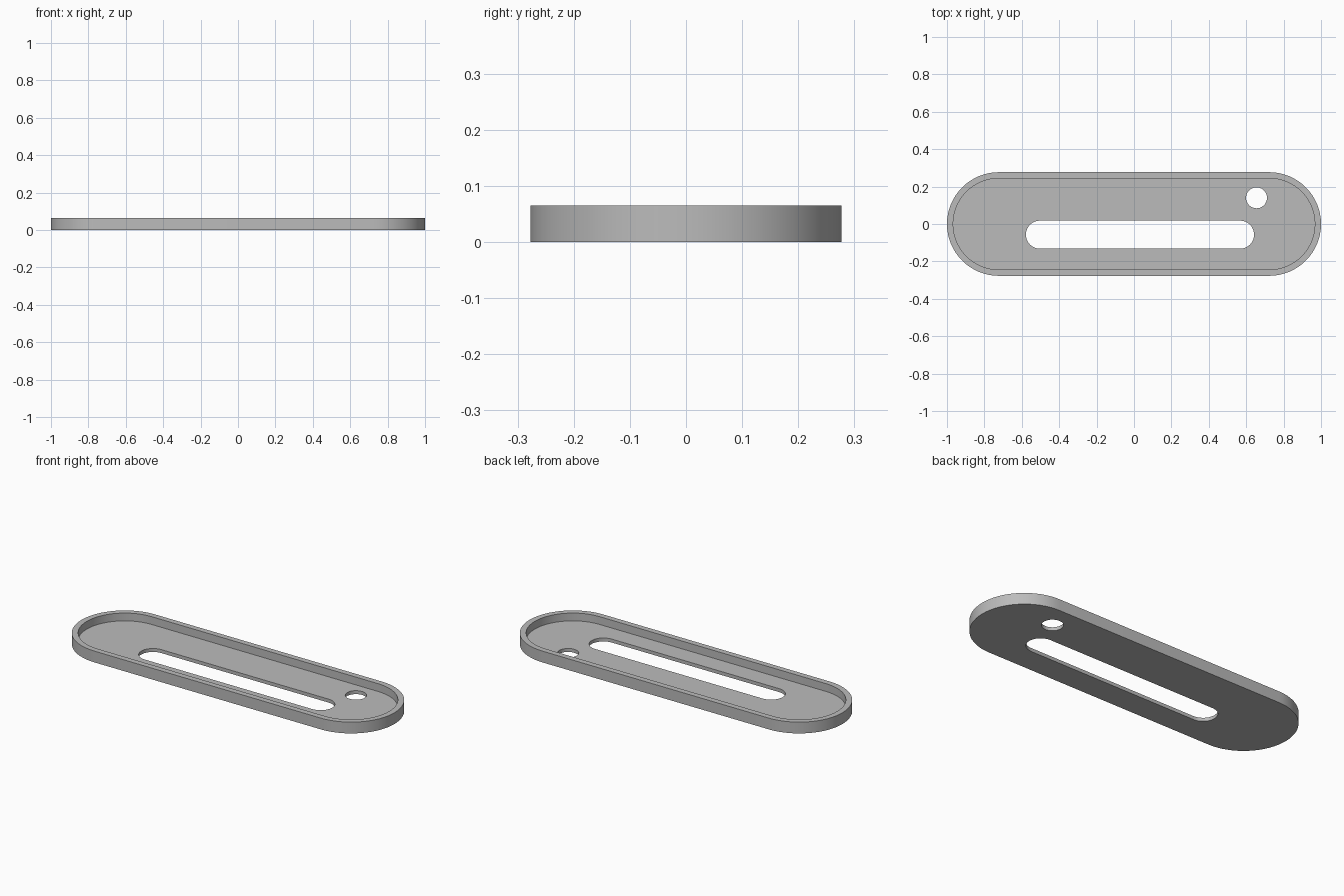
import bpy, bmesh, math

if "Cube" in bpy.data.objects:
    bpy.data.objects.remove(bpy.data.objects["Cube"])

HEIGHT, FLOOR = 0.065, 0.02
R_OUT, R_IN = 0.277, 0.244
END = 1 - R_OUT                      # centre of the rounded ends

bm = bmesh.new()


def loop(x0, x1, y, r, z, n=32):
    """Closed ring of vertices: a stadium, or a circle when x0 == x1."""
    pts = []
    for cx, start in ((x1, -math.pi / 2), (x0, math.pi / 2)):
        count = n if x0 == x1 else n + 1
        for i in range(count):
            a = start + math.pi * i / n
            pts.append((cx + r * math.cos(a), y + r * math.sin(a), z))
    return [bm.verts.new(p) for p in pts]


def bridge(a, b):
    """Quads between two matching rings."""
    for i in range(len(a)):
        j = (i + 1) % len(a)
        bm.faces.new((a[i], a[j], b[j], b[i]))


def fill(rings, up):
    """Flat face inside the first ring, leaving the other rings open."""
    edges = []
    for ring in rings:
        for i in range(len(ring)):
            pair = (ring[i], ring[(i + 1) % len(ring)])
            edges.append(bm.edges.get(pair) or bm.edges.new(pair))
    bmesh.ops.triangle_fill(bm, edges=edges, use_beauty=True, normal=(0, 0, up))


# Outer wall, rim and inner wall
outer_low = loop(-END, END, 0, R_OUT, 0)
outer_top = loop(-END, END, 0, R_OUT, HEIGHT)
inner_top = loop(-END, END, 0, R_IN, HEIGHT)
inner_low = loop(-END, END, 0, R_IN, FLOOR)
bridge(outer_low, outer_top)
bridge(outer_top, inner_top)
bridge(inner_top, inner_low)

# Long slot and round hole through the floor
slot = [loop(-0.503, 0.567, -0.057, 0.075, z, 20) for z in (0, FLOOR)]
hole = [loop(0.655, 0.655, 0.14, 0.056, z, 24) for z in (0, FLOOR)]
bridge(*slot)
bridge(*hole)

# Underside and tray floor
fill([outer_low, slot[0], hole[0]], -1)
fill([inner_low, slot[1], hole[1]], 1)
bmesh.ops.recalc_face_normals(bm, faces=bm.faces)

mesh = bpy.data.meshes.new("slotted_tray")
bm.to_mesh(mesh)
bm.free()
tray = bpy.data.objects.new("slotted_tray", mesh)
bpy.context.collection.objects.link(tray)

grey = bpy.data.materials.new("light grey")
grey.diffuse_color = (0.5, 0.5, 0.5, 1)
grey.use_nodes = True
grey.node_tree.nodes["Principled BSDF"].inputs["Base Color"].default_value = grey.diffuse_color
mesh.materials.append(grey)

bpy.context.view_layer.objects.active = tray
tray.select_set(True)
bpy.ops.object.shade_smooth_by_angle(angle=math.radians(30))
